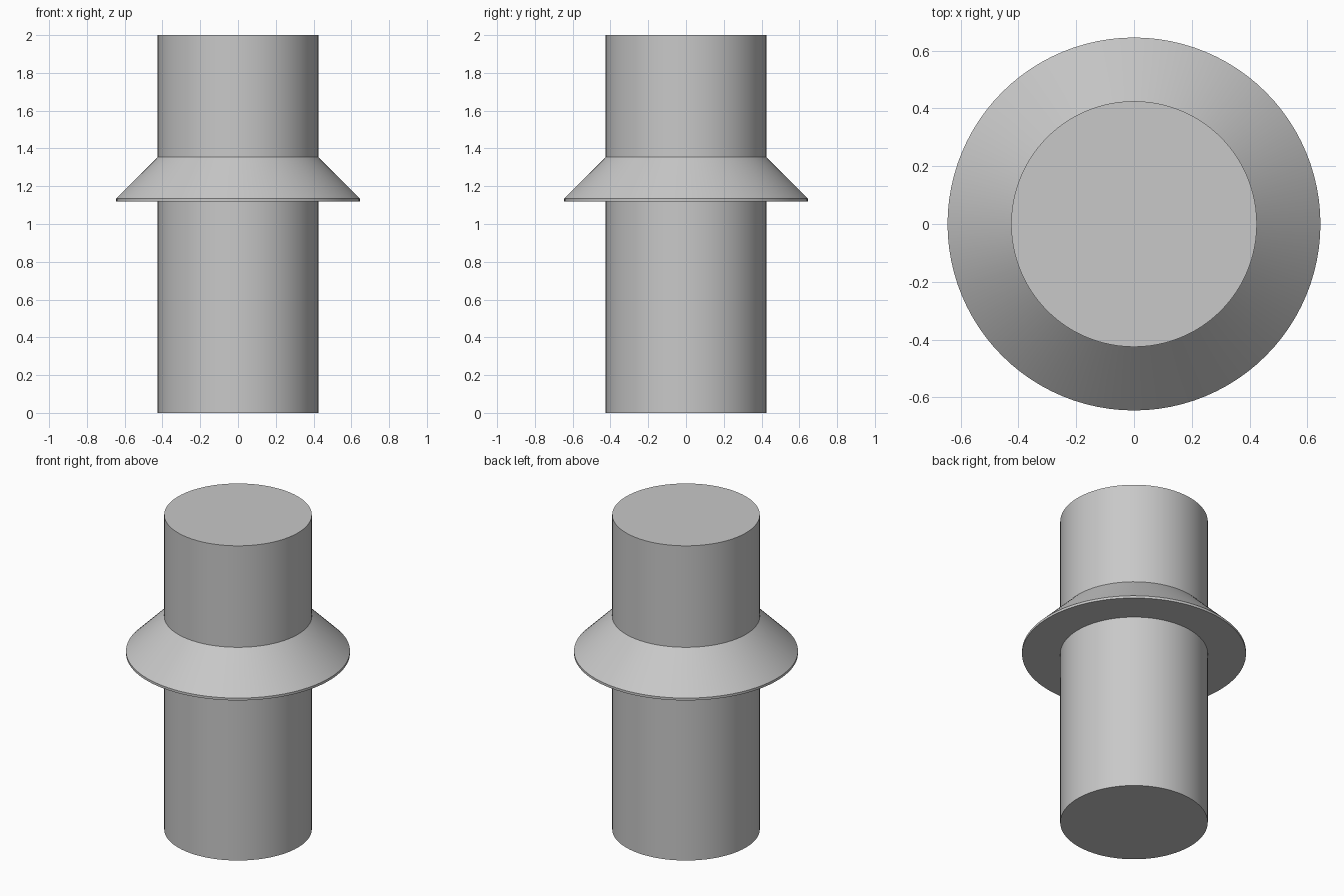
import bpy
import bmesh
import math

cube = bpy.data.objects.get("Cube")
if cube:
    bpy.data.objects.remove(cube, do_unlink=True)

SEGMENTS = 96
BODY_RADIUS = 0.425
COLLAR_RADIUS = 0.645

# Single plain grey
grey = bpy.data.materials.new("plain_grey")
grey.use_nodes = True
colour = (0.58, 0.58, 0.58, 1)
grey.diffuse_color = colour
grey.node_tree.nodes["Principled BSDF"].inputs["Base Color"].default_value = colour


def lathe(name, profile):
    """Revolve (radius, height) points about z and cap both ends."""
    bm = bmesh.new()
    rings = []
    for radius, z in profile:
        angles = [math.tau * i / SEGMENTS for i in range(SEGMENTS)]
        rings.append([bm.verts.new((radius * math.cos(a), radius * math.sin(a), z))
                      for a in angles])
    for low, high in zip(rings, rings[1:]):
        for i in range(SEGMENTS):
            j = (i + 1) % SEGMENTS
            bm.faces.new((low[i], low[j], high[j], high[i]))
    bm.faces.new(rings[0][::-1])
    bm.faces.new(rings[-1])
    mesh = bpy.data.meshes.new(name)
    bm.to_mesh(mesh)
    bm.free()
    mesh.materials.append(grey)
    obj = bpy.data.objects.new(name, mesh)
    bpy.context.collection.objects.link(obj)
    bpy.ops.object.select_all(action="DESELECT")
    obj.select_set(True)
    bpy.context.view_layer.objects.active = obj
    bpy.ops.object.shade_smooth_by_angle(angle=math.radians(30))
    return obj


# One solid: lower pipe, flared collar with a thin rim, upper pipe
lathe("collared_pipe", [
    (BODY_RADIUS, 0),
    (BODY_RADIUS, 1.12),
    (COLLAR_RADIUS, 1.12),
    (COLLAR_RADIUS, 1.135),
    (BODY_RADIUS, 1.355),
    (BODY_RADIUS, 2),
])
